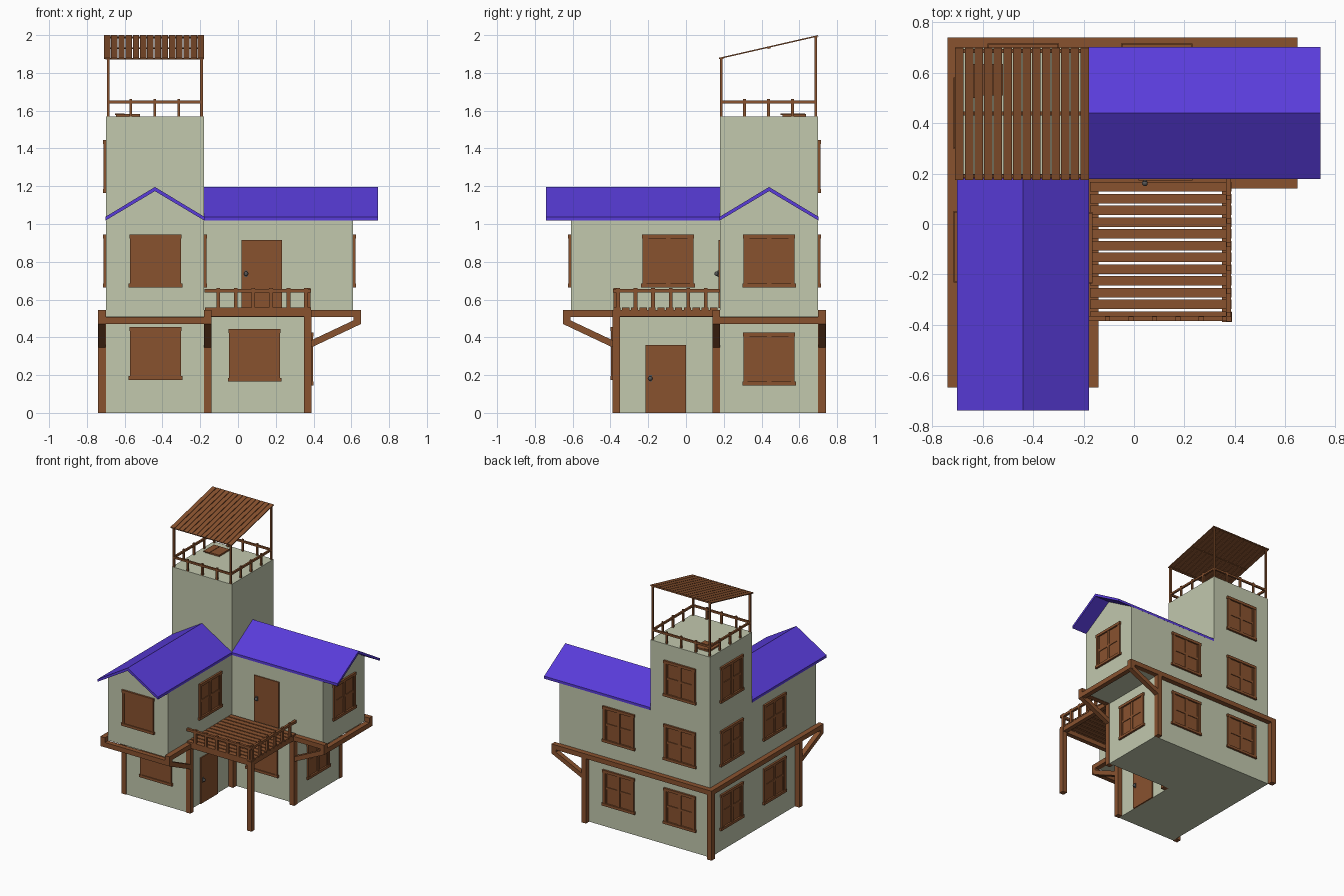
import bpy, bmesh, math
from mathutils import Vector, Matrix

if "Cube" in bpy.data.objects:
    bpy.data.objects.remove(bpy.data.objects["Cube"])


def material(name, rgb):
    m = bpy.data.materials.new(name)
    m.diffuse_color = (*rgb, 1)
    m.use_nodes = True
    m.node_tree.nodes["Principled BSDF"].inputs["Base Color"].default_value = m.diffuse_color
    return m


WALL = material("plaster", (0.54, 0.58, 0.42))
WOOD = material("wood", (0.25, 0.085, 0.028))
ROOF = material("roof", (0.10, 0.045, 0.70))
METAL = material("metal", (0.1, 0.1, 0.1))


def finish(name, bm, mat):
    bmesh.ops.recalc_face_normals(bm, faces=bm.faces)
    me = bpy.data.meshes.new(name)
    bm.to_mesh(me)
    bm.free()
    me.materials.append(mat)
    ob = bpy.data.objects.new(name, me)
    bpy.context.collection.objects.link(ob)
    return ob


def add_box(bm, x0, x1, y0, y1, z0, z1, mtx=None):
    t = Matrix.Translation(((x0 + x1) / 2, (y0 + y1) / 2, (z0 + z1) / 2))
    s = Matrix.Diagonal((abs(x1 - x0), abs(y1 - y0), z1 - z0, 1))
    m = t @ s
    bmesh.ops.create_cube(bm, size=1, matrix=mtx @ m if mtx else m)


def boxes(name, mat, items, mtx=None):
    bm = bmesh.new()
    for b in items:
        add_box(bm, *b, mtx=mtx)
    return finish(name, bm, mat)


def prism(name, mat, pts, vec, mtx=None):
    bm = bmesh.new()
    f = bm.faces.new([bm.verts.new(p) for p in pts])
    r = bmesh.ops.extrude_face_region(bm, geom=[f])
    bmesh.ops.translate(bm, vec=vec, verts=[v for v in r["geom"] if isinstance(v, bmesh.types.BMVert)])
    if mtx:
        bm.transform(mtx)
    return finish(name, bm, mat)


# The house is mirrored about its diagonal: (x, y) -> (-y, -x)
DIAG = Matrix(((0, -1, 0, 0), (-1, 0, 0, 0), (0, 0, 1, 0), (0, 0, 0, 1)))
SIDES = (("right_wing", Matrix.Identity(4)), ("front_wing", DIAG))

# L-shaped ground floor and tower
L = [(-.70, .70), (-.70, -.385), (-.18, -.385), (-.18, .18), (.385, .18), (.385, .70)]
prism("ground_floor", WALL, [(x, y, 0) for x, y in L], (0, 0, .51))
boxes("tower", WALL, [(-.70, -.18, .18, .70, .51, 1.57)])

for side, M in SIDES:
    # Upper wing with gable, overhanging its ground floor
    gable = [(.18, .51), (.70, .51), (.70, 1.02), (.44, 1.175), (.18, 1.02)]
    prism(side + "_upper_floor", WALL, [(-.18, y, z) for y, z in gable], (.79, 0, 0), M)
    chevron = [(.178, 1.018), (.44, 1.174), (.702, 1.018), (.702, 1.038), (.44, 1.196), (.178, 1.038)]
    prism(side + "_roof", ROOF, [(-.18, y, z) for y, z in chevron], (.92, 0, 0), M)
    # Floor beams and ground posts
    boxes(side + "_beams", WOOD, [
        (-.74, .65, .70, .74, .508, .545), (-.18, .65, .14, .18, .508, .545),
        (.612, .65, .14, .74, .47, .508)], M)
    boxes(side + "_posts", WOOD, [(.35, .39, y, y + .04, 0, .51) for y in (.14, .70)], M)
    # Diagonal brackets carrying the overhang
    arm = [(.65, .47), (.65, .508), (.612, .508), (.612, .49), (.385, .383), (.385, .345)]
    for i, y in enumerate((.141, .701)):
        prism(f"{side}_bracket_{i + 1}", WOOD, [(x, y, z) for x, z in arm], (0, .038, 0), M)

boxes("corner_posts", WOOD, [(-.74, -.70, .70, .74, 0, .545), (-.18, -.14, .14, .18, 0, .545),
                             (.35, .39, -.39, -.35, 0, .545)])


# Openings: local x along the wall, local -y outwards
def facing(x, y, z, face):
    ang = {"front": 0, "right": 90, "back": 180, "left": 270}[face]
    return Matrix.Translation((x, y, z)) @ Matrix.Rotation(math.radians(ang), 4, 'Z')


def window(x, y, z, face):
    h, o = .137, -.013
    parts = [(-.135, -.115, o, .004, -h, h), (.115, .135, o, .004, -h, h),
             (-.138, .138, o - .002, .004, h - .018, h + .003),
             (-.142, .142, o - .003, .004, -h - .003, -h + .017)]
    if face == "front":      # closed shutter
        parts.append((-.115, .115, -.009, .004, -.12, .12))
    else:                    # four panes
        parts += [(-.115, .115, -.003, .004, -.12, .12), (-.012, .012, -.010, .004, -.12, .12),
                  (-.115, .115, -.008, .004, -.009, .009)]
        for s in (-1, 1):
            parts.append((s * .103, s * .116, -.008, .004, -.12, .12))
    boxes(face + "_window", WOOD, parts, facing(x, y, z, face))


for w in [(-.437, -.61, .805, "front"), (-.437, -.385, .315, "front"), (.088, .18, .305, "front"),
          (.61, .44, .805, "right"), (.385, .44, .285, "right"), (-.18, -.095, .805, "right")]:
    window(*w)
for z in (.305, .805, 1.305):
    window(-.44, .70, z, "back")
    window(-.70, .44, z, "left")
    if z < 1:
        window(.09, .70, z, "back")
        window(-.70, -.09, z, "left")


def door(name, x, y, z, face):
    M = facing(x, y, z, face)
    boxes(name, WOOD, [(-.107, .107, -.008, .004, 0, .36)], M)
    bm = bmesh.new()
    bmesh.ops.create_uvsphere(bm, u_segments=10, v_segments=6, radius=.012,
                              matrix=M @ Matrix.Translation((-.082, -.018, .182)))
    add_box(bm, -.09, -.074, -.012, -.006, .165, .2, mtx=M)
    finish(name + "_knob", bm, METAL)


door("balcony_door", .125, .18, .555, "front")
door("entrance_door", -.18, -.107, 0, "right")

# Balcony in the inner corner
boxes("balcony_rim", WOOD, [(-.14, .385, -.385, -.35, .51, .545), (.35, .385, -.385, .14, .51, .545)])
pitch = .56 / 12
boxes("balcony_planks", WOOD, [(-.175, .387, -.385 + i * pitch, -.385 + i * pitch + .038, .545, .557)
                               for i in range(12)])
for name, M in (("front", Matrix.Identity(4)), ("right", DIAG)):
    rail = [(-.178, .387, -.385, -.365, .637, .656)]
    rail += [(x - .01, x + .01, -.385, -.367, .55, .662) for x in (-.105, -.012, .081, .174, .267, .36)]
    boxes(name + "_balcony_railing", WOOD, rail, M)

# Tower top: canopy posts, railing, hatch
X, Y = (-.687, -.193), (.187, .687)
boxes("canopy_posts", WOOD, [(x - .007, x + .007, y - .007, y + .007, 1.57, zt)
                             for x in X for y, zt in zip(Y, (1.877, 1.992))])
rails = [(X[0], X[1], y - .007, y + .007, 1.638, 1.653) for y in Y]
rails += [(x - .007, x + .007, Y[0], Y[1], 1.638, 1.653) for x in X]
for k in (-.127, 0, .127):
    rails += [(-.44 + k - .007, -.44 + k + .007, y - .007, y + .007, 1.57, 1.662) for y in Y]
    rails += [(x - .007, x + .007, .437 + k - .007, .437 + k + .007, 1.57, 1.662) for x in X]
boxes("tower_railing", WOOD, rails)
boxes("roof_hatch", WOOD, [(-.645, -.52, .51, .635, 1.57, 1.582), (-.65, -.60, .50, .63, 1.578, 1.585)])

# Sloping slatted canopy
slope = math.atan2(.12, .525)
T = Matrix.Translation((-.4425, .4375, 1.936)) @ Matrix.Rotation(slope, 4, 'X')
p = .535 / 14
boxes("canopy_slats", WOOD, [(-.2675 + i * p, -.2675 + i * p + .034, -.269, .269, -.003, .004)
                             for i in range(14)], T)
boxes("canopy_battens", WOOD, [(-.26, .26, y - .008, y + .008, -.008, -.003) for y in (-.255, 0, .255)], T)
